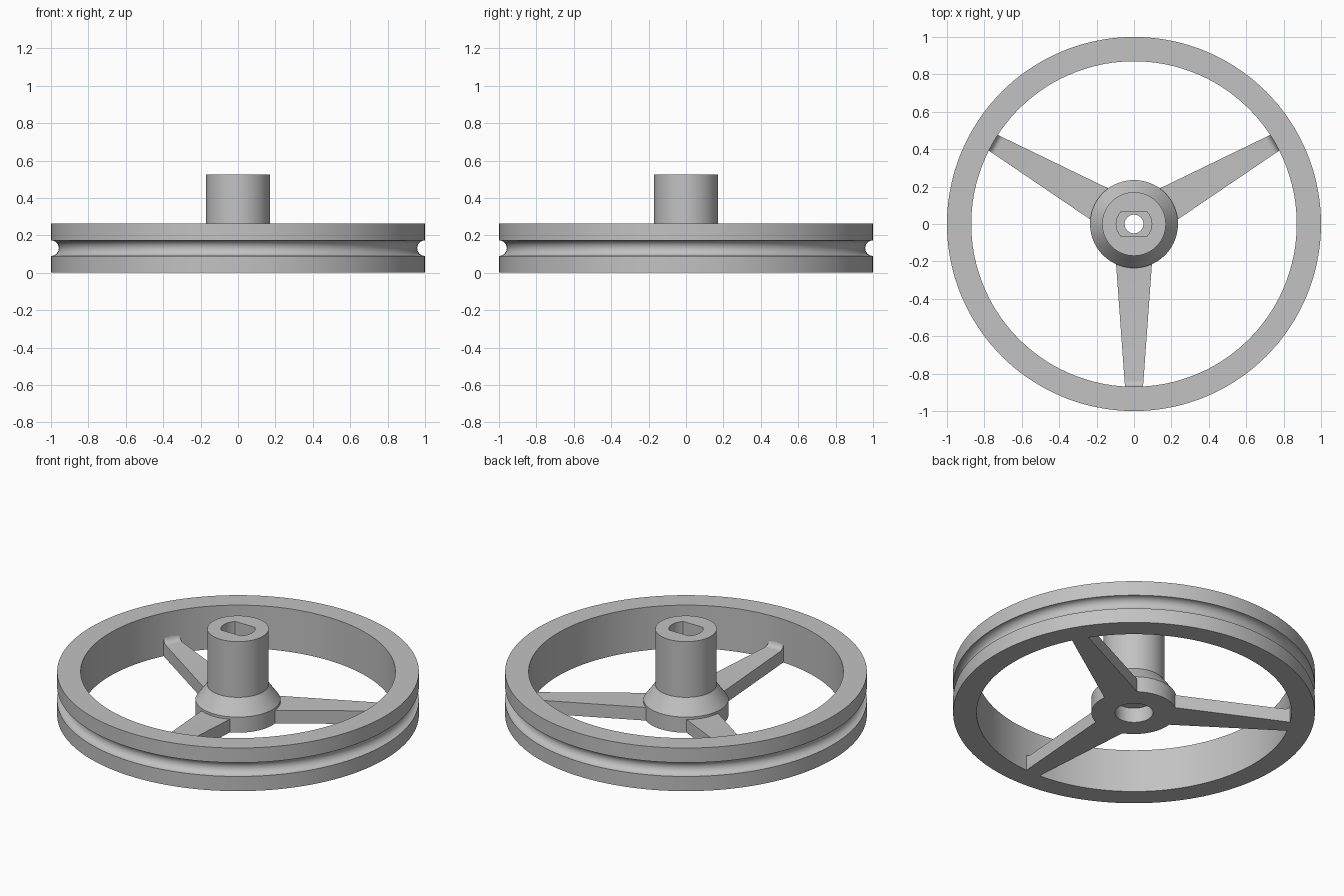
import bpy
import bmesh
from math import sin, cos, pi, radians

default = bpy.data.objects.get("Cube")
if default:
    bpy.data.objects.remove(default, do_unlink=True)

grey = bpy.data.materials.new("plain grey")
grey.use_nodes = True
colour = (0.54, 0.54, 0.54, 1)
grey.diffuse_color = colour
grey.node_tree.nodes["Principled BSDF"].inputs["Base Color"].default_value = colour


def finish(bm, name):
    bmesh.ops.recalc_face_normals(bm, faces=bm.faces)
    mesh = bpy.data.meshes.new(name)
    bm.to_mesh(mesh)
    bm.free()
    mesh.materials.append(grey)
    obj = bpy.data.objects.new(name, mesh)
    bpy.context.collection.objects.link(obj)
    bpy.ops.object.select_all(action="DESELECT")
    obj.select_set(True)
    bpy.context.view_layer.objects.active = obj
    bpy.ops.object.shade_smooth_by_angle(angle=radians(30))
    return obj


def loft(name, rings, segments):
    """Closed turned body; each ring is (radius, height, limit on y)."""
    bm = bmesh.new()
    loops = []
    for r, z, flat in rings:
        loop = []
        for i in range(segments):
            a = 2 * pi * i / segments
            y = max(-flat, min(flat, r * sin(a)))
            loop.append(bm.verts.new((r * cos(a), y, z)))
        loops.append(loop)
    for k, low in enumerate(loops):
        high = loops[(k + 1) % len(loops)]
        for i in range(segments):
            j = (i + 1) % segments
            bm.faces.new((low[i], low[j], high[j], high[i]))
    return finish(bm, name)


# Rim with a round belt groove
RIM_H, RIM_IN, GROOVE = 0.263, 0.87, 0.042
rim = [(RIM_IN, 0, 2), (1, 0, 2)]
for i in range(13):
    a = pi * i / 12
    rim.append((1 - GROOVE * sin(a), RIM_H / 2 - GROOVE * cos(a), 2))
rim += [(1, RIM_H, 2), (RIM_IN, RIM_H, 2)]
loft("grooved_rim", rim, 144)

# Hub: flared foot, tall boss, flat-sided socket, through hole, counterbore
loft("hub", [
    (0.105, 0, 2), (0.235, 0, 2), (0.235, 0.095, 2), (0.17, 0.185, 2),
    (0.17, 0.525, 2), (0.095, 0.525, 0.068), (0.095, 0.2, 0.068),
    (0.05, 0.2, 2), (0.05, 0.09, 2), (0.105, 0.09, 2)], 96)

# Tapered spokes, curving up where they meet the rim
SPOKE_H, FILLET = 0.08, 0.035
START, END = 0.212, 0.873


def spoke(name, angle):
    outline = [(START, 0), (START, SPOKE_H)]
    for i in range(7):
        a = pi / 2 * i / 6
        outline.append((RIM_IN - FILLET + FILLET * sin(a),
                        SPOKE_H + FILLET * (1 - cos(a))))
    outline += [(END, SPOKE_H + FILLET), (END, 0)]
    bm = bmesh.new()
    sides = []
    for s in (-1, 1):
        side = []
        for d, z in outline:
            half = 0.096 + (0.048 - 0.096) * (d - START) / (END - START)
            side.append(bm.verts.new((d, s * half, z)))
        bm.faces.new(side)
        sides.append(side)
    left, right = sides
    for i in range(len(outline)):
        j = (i + 1) % len(outline)
        bm.faces.new((left[i], left[j], right[j], right[i]))
    finish(bm, name).rotation_euler.z = radians(angle)


for name, angle in (("front_spoke", -90), ("back_left_spoke", 30),
                    ("back_right_spoke", 150)):
    spoke(name, angle)
